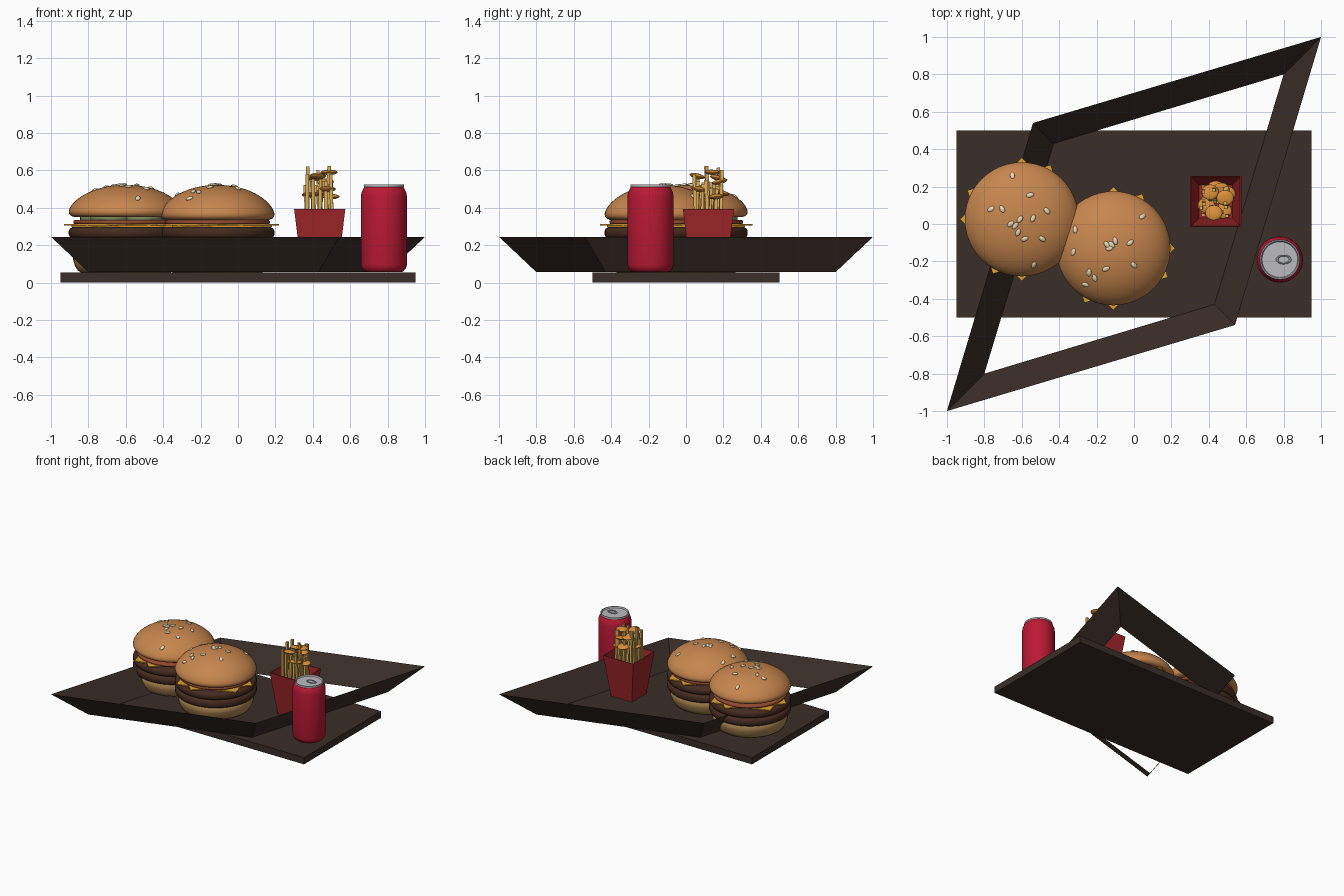
import bpy, bmesh, math, random
from mathutils import Vector, Matrix

if "Cube" in bpy.data.objects:
    bpy.data.objects.remove(bpy.data.objects["Cube"])
random.seed(4)

def mat(name, c):
    m = bpy.data.materials.new(name)
    m.diffuse_color = (*c, 1)
    m.use_nodes = True
    m.node_tree.nodes["Principled BSDF"].inputs["Base Color"].default_value = m.diffuse_color
    return m

WOOD = mat("dark_brown", (.042, .027, .021))
BUN = mat("bun", (.57, .24, .075))
CRUMB = mat("bun_base", (.42, .24, .085))
MEAT = mat("meat", (.06, .024, .014))
CHEESE = mat("cheese", (.75, .36, .03))
TOMATO = mat("tomato", (.3, .07, .03))
PICKLE = mat("pickle", (.2, .25, .1))
SEED = mat("seed", (.8, .68, .45))
RED = mat("red", (.36, .02, .022))
CAN = mat("can_red", (.5, .01, .035))
METAL = mat("metal", (.5, .5, .53))
FRY = mat("fry", (.72, .42, .1))
CRISP = mat("crisp", (.68, .27, .04))

def finish(name, bm, m, smooth=False):
    bmesh.ops.recalc_face_normals(bm, faces=bm.faces)
    me = bpy.data.meshes.new(name)
    bm.to_mesh(me)
    bm.free()
    ob = bpy.data.objects.new(name, me)
    bpy.context.collection.objects.link(ob)
    me.materials.append(m)
    if smooth:
        bpy.ops.object.select_all(action='DESELECT')
        ob.select_set(True)
        bpy.context.view_layer.objects.active = ob
        bpy.ops.object.shade_smooth_by_angle(angle=math.radians(40))
    return ob

def lathe(name, prof, center, m, n=48):
    """Revolve (radius, z) points that start and end on the axis."""
    bm = bmesh.new()
    vs = [bm.verts.new((center[0] + r, center[1], z)) for r, z in prof]
    es = [bm.edges.new(p) for p in zip(vs, vs[1:])]
    bmesh.ops.spin(bm, geom=vs + es, cent=(*center, 0), axis=(0, 0, 1), angle=2 * math.pi, steps=n)
    bmesh.ops.remove_doubles(bm, verts=bm.verts, dist=1e-5)
    return finish(name, bm, m, True)

def box(bm, size, mtx):
    bmesh.ops.create_cube(bm, size=1, matrix=mtx @ Matrix.Diagonal((*size, 1)))

def slab(r, z0, z1, b=.012):
    return [(0, z0), (r - b, z0), (r - b * .3, z0 + b * .4), (r, z0 + b),
            (r, z1 - b), (r - b * .3, z1 - b * .4), (r - b, z1), (0, z1)]

# tray base
bm = bmesh.new()
box(bm, (1.9, 1, .055), Matrix.Translation((0, 0, .0275)))
finish("tray_base", bm, WOOD)

# skewed sloping tray rim
bm = bmesh.new()
outer = [bm.verts.new((x, y, .245)) for x, y in ((-1, -1), (.54, -.54), (1, 1), (-.54, .54))]
inner = [bm.verts.new((x, y, .056)) for x, y in ((-.8, -.8), (.43, -.43), (.8, .8), (-.43, .43))]
for i in range(4):
    j = (i + 1) % 4
    bm.faces.new((outer[i], outer[j], inner[j], inner[i]))
finish("tray_rim", bm, WOOD)

# burgers
def burger(tag, c, lift, seeds):
    base = [(0, .055), (.24, .055), (.257, .065), (.272, .09), (.282, .125), (.285, .15), (.275, .17), (0, .172)]
    lathe(tag + "_bottom_bun", base, c, CRUMB)
    lathe(tag + "_lower_patty", slab(.305, .17, .235, .02), c, MEAT)
    lathe(tag + "_upper_patty", slab(.305, .237, .297, .02), c, MEAT)
    # two cheese slices turned against each other
    for k, (a, z) in enumerate(((0, .309), (62, .301))):
        bm = bmesh.new()
        side = .33 * math.sqrt(2)
        box(bm, (side, side, .008), Matrix.Translation((*c, z)) @ Matrix.Rotation(math.radians(a + 45), 4, 'Z'))
        finish(f"{tag}_cheese_{k}", bm, CHEESE)
    lathe(tag + "_tomato", slab(.28, .313, .334, .006), c, TOMATO)
    if lift:
        for k in range(5):
            a = math.radians(72 * k + 20)
            p = (c[0] + .14 * math.cos(a), c[1] + .14 * math.sin(a))
            lathe(f"{tag}_pickle_{k}", slab(.11, .333, .355, .005), p, PICKLE, 24)
    # domed top bun
    z0 = .335 + lift
    zt, ze = .522, z0 + .03
    def dome(r):
        return ze + (zt - ze) * max(0, 1 - (r / .305) ** 2.1) ** .62
    prof = [(0, z0), (.275, z0), (.295, z0 + .008), (.303, z0 + .018)]
    prof += [(.305 * math.cos(math.radians(t)), dome(.305 * math.cos(math.radians(t)))) for t in range(0, 90, 6)]
    lathe(tag + "_top_bun", prof + [(0, zt)], c, BUN)
    # sesame seeds
    bm = bmesh.new()
    for x, y in seeds:
        d = Vector((x - c[0], y - c[1], 0))
        r = d.length
        slope = (dome(r + .005) - dome(max(r - .005, 0))) / .01
        nrm = Vector((-slope * d.x / max(r, .01), -slope * d.y / max(r, .01), 1))
        m = (Matrix.Translation((x, y, dome(r) + .002)) @ nrm.to_track_quat('Z', 'Y').to_matrix().to_4x4()
             @ Matrix.Rotation(random.uniform(0, 6.28), 4, 'Z') @ Matrix.Diagonal((.021, .013, .008, 1)))
        bmesh.ops.create_uvsphere(bm, u_segments=12, v_segments=8, radius=1, matrix=m)
    finish(tag + "_seeds", bm, SEED, True)

burger("left_burger", (-.6, .025), .015,
       [(-.65, .26), (-.555, .155), (-.765, .08), (-.705, .08), (-.465, .07), (-.61, .025), (-.54, .03),
        (-.66, 0), (-.635, -.01), (-.62, -.045), (-.585, -.08), (-.49, -.08), (-.535, -.22)])
burger("right_burger", (-.11, -.13), 0,
       [(-.315, -.03), (.045, .04), (-.325, -.15), (-.1, -.09), (-.02, -.1), (-.12, -.11), (-.145, -.11),
        (-.13, -.13), (-.15, -.24), (0, -.22), (-.24, -.26), (-.21, -.29), (-.26, -.325)])

# drink can
cc = (.78, -.19)
lathe("can_body", [(0, .068), (.085, .068), (.093, .056), (.103, .06), (.117, .075), (.123, .095), (.123, .462),
                   (.12, .482), (.11, .502), (.105, .512), (0, .512)], cc, CAN)
lathe("can_lid", [(0, .509), (.105, .509), (.108, .518), (.106, .525), (.1, .525), (.095, .515), (0, .515)], cc, METAL)
bpy.ops.mesh.primitive_torus_add(major_radius=.027, minor_radius=.005, major_segments=24, minor_segments=8,
                                 location=(cc[0] + .02, cc[1], .522))
tab = bpy.context.object
tab.name = "can_tab"
tab.scale = (1.3, .8, .8)
tab.data.materials.append(METAL)

# fries box: tapered, open on top
fc = Vector((.437, .12, 0))
bm = bmesh.new()
rings = [[bm.verts.new(fc + Vector((sx * h, sy * h, z))) for sx, sy in ((-1, -1), (1, -1), (1, 1), (-1, 1))]
         for h, z in ((.095, .056), (.137, .395), (.131, .395), (.089, .064))]
for a, b in zip(rings, rings[1:]):
    for i in range(4):
        bm.faces.new((a[i], a[(i + 1) % 4], b[(i + 1) % 4], b[i]))
bm.faces.new(rings[0])
bm.faces.new(rings[-1])
finish("fries_box", bm, RED)

# fries standing in the box
bm = bmesh.new()
for i in range(5):
    for j in range(5):
        top = random.uniform(.5, .63)
        p = fc + Vector(((i - 2) * .033, (j - 2) * .033, (top + .07) / 2))
        tilt = Matrix.Rotation(random.uniform(-.07, .07), 4, 'X') @ Matrix.Rotation(random.uniform(-.07, .07), 4, 'Y')
        box(bm, (.018, .018, top - .07), Matrix.Translation(p) @ tilt)
finish("fries", bm, FRY)

# flat crisp pieces among the fries
bm = bmesh.new()
for dx, dy, z in ((-.03, .05, .56), (.03, .06, .54), (.05, .02, .59), (.04, -.05, .50), (-.01, -.06, .57),
                  (.0, .07, .48), (-.05, -.02, .47), (.06, .04, .46)):
    m = (Matrix.Translation(fc + Vector((dx, dy, z))) @ Matrix.Rotation(random.uniform(-.25, .25), 4, 'X')
         @ Matrix.Diagonal((.046, .042, .014, 1)))
    bmesh.ops.create_uvsphere(bm, u_segments=20, v_segments=10, radius=1, matrix=m)
finish("crisps", bm, CRISP, True)
